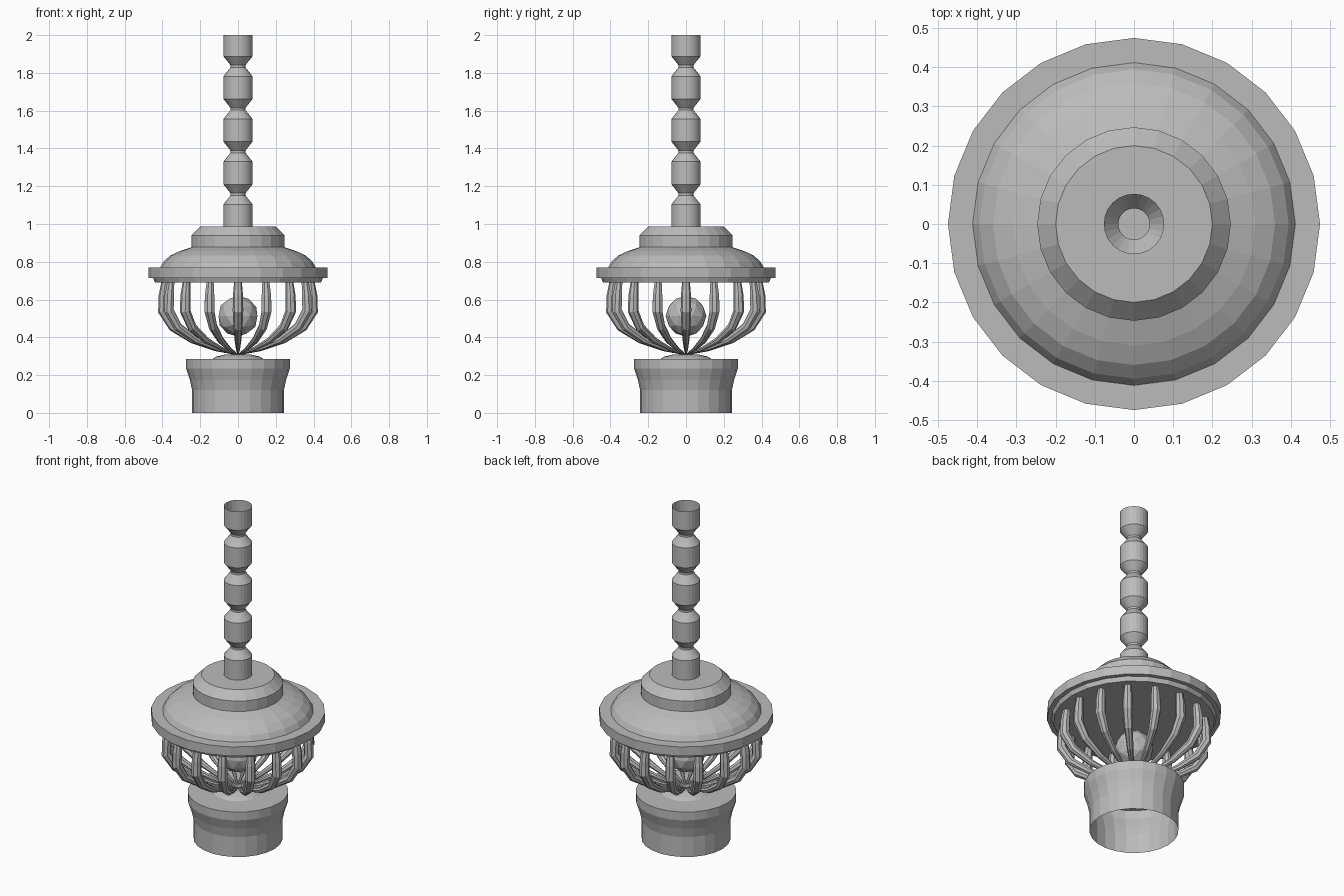
import bpy, bmesh, math

if "Cube" in bpy.data.objects:
    bpy.data.objects.remove(bpy.data.objects["Cube"])

grey = bpy.data.materials.new("plain grey")
grey.diffuse_color = (0.5, 0.5, 0.5, 1)
grey.use_nodes = True
grey.node_tree.nodes["Principled BSDF"].inputs["Base Color"].default_value = grey.diffuse_color


def finish(bm, name):
    mesh = bpy.data.meshes.new(name)
    bm.to_mesh(mesh)
    bm.free()
    mesh.materials.append(grey)
    obj = bpy.data.objects.new(name, mesh)
    bpy.context.collection.objects.link(obj)
    return obj


def lathe(name, profile, sides=24):
    """Revolve (radius, z) points around z; radius 0 makes a pole."""
    bm = bmesh.new()
    rings = []
    for r, z in profile:
        n = 1 if r == 0 else sides
        rings.append([bm.verts.new((r * math.cos(2 * math.pi * i / sides),
                                    r * math.sin(2 * math.pi * i / sides), z))
                      for i in range(n)])
    for a, b in zip(rings, rings[1:]):
        for i in range(sides):
            j = (i + 1) % sides
            quad = [a[i % len(a)], a[j % len(a)], b[j % len(b)], b[i % len(b)]]
            bm.faces.new(list(dict.fromkeys(quad)))
    return finish(bm, name)


# hollow base cup with closed top, open underneath
lathe("base_cup", [(.243, 0), (.243, .12), (.255, .175), (.275, .235),
                   (.275, .285), (0, .285)])
lathe("base_boss", [(.135, .285), (.115, .298), (.07, .309), (0, .312)])

# roof with stepped cap, dome and brim
lathe("roof", [(0, .69), (.44, .69), (.45, .715), (.475, .715), (.475, .77),
               (.412, .77), (.395, .80), (.36, .832), (.31, .856),
               (.247, .877), (.247, .94), (.20, .987), (0, .987)])

# pinched hanging stem, open at the top
stem = [(.077, .985)]
for k in range(4):
    z = 1.157 + .226 * k
    stem += [(.077, z - .053), (.04, z - .006), (.04, z + .006), (.077, z + .053)]
stem.append((.077, 2.0))
lathe("stem", stem)

# bulb
bm = bmesh.new()
bmesh.ops.create_icosphere(bm, subdivisions=2, radius=.108)
bmesh.ops.translate(bm, verts=bm.verts, vec=(0, 0, .512))
finish(bm, "bulb")

# sixteen curved cage ribs: (distance out, z, thickness radius)
path = [(.385, .695, .020), (.393, .62, .027), (.396, .54, .028),
        (.345, .455, .024), (.24, .385, .018), (.12, .338, .011), (.0, .308, .003)]
bm = bmesh.new()
S = 8
for k in range(16):
    a = 2 * math.pi * k / 16
    ca, sa = math.cos(a), math.sin(a)
    rings = []
    for i, (r, z, t) in enumerate(path):
        p, q = path[max(i - 1, 0)], path[min(i + 1, len(path) - 1)]
        d = math.hypot(q[0] - p[0], q[1] - p[1])
        nr, nz = -(q[1] - p[1]) / d, (q[0] - p[0]) / d
        ring = []
        for s in range(S):
            u = t * math.cos(2 * math.pi * s / S)
            v = t * math.sin(2 * math.pi * s / S)
            rr = r + nr * u
            ring.append(bm.verts.new((rr * ca - v * sa, rr * sa + v * ca, z + nz * u)))
        rings.append(ring)
    for A, B in zip(rings, rings[1:]):
        for s in range(S):
            bm.faces.new((A[s], B[s], B[(s + 1) % S], A[(s + 1) % S]))
    bm.faces.new(rings[0])
    bm.faces.new(rings[-1][::-1])
bmesh.ops.recalc_face_normals(bm, faces=bm.faces)
finish(bm, "cage_ribs")
